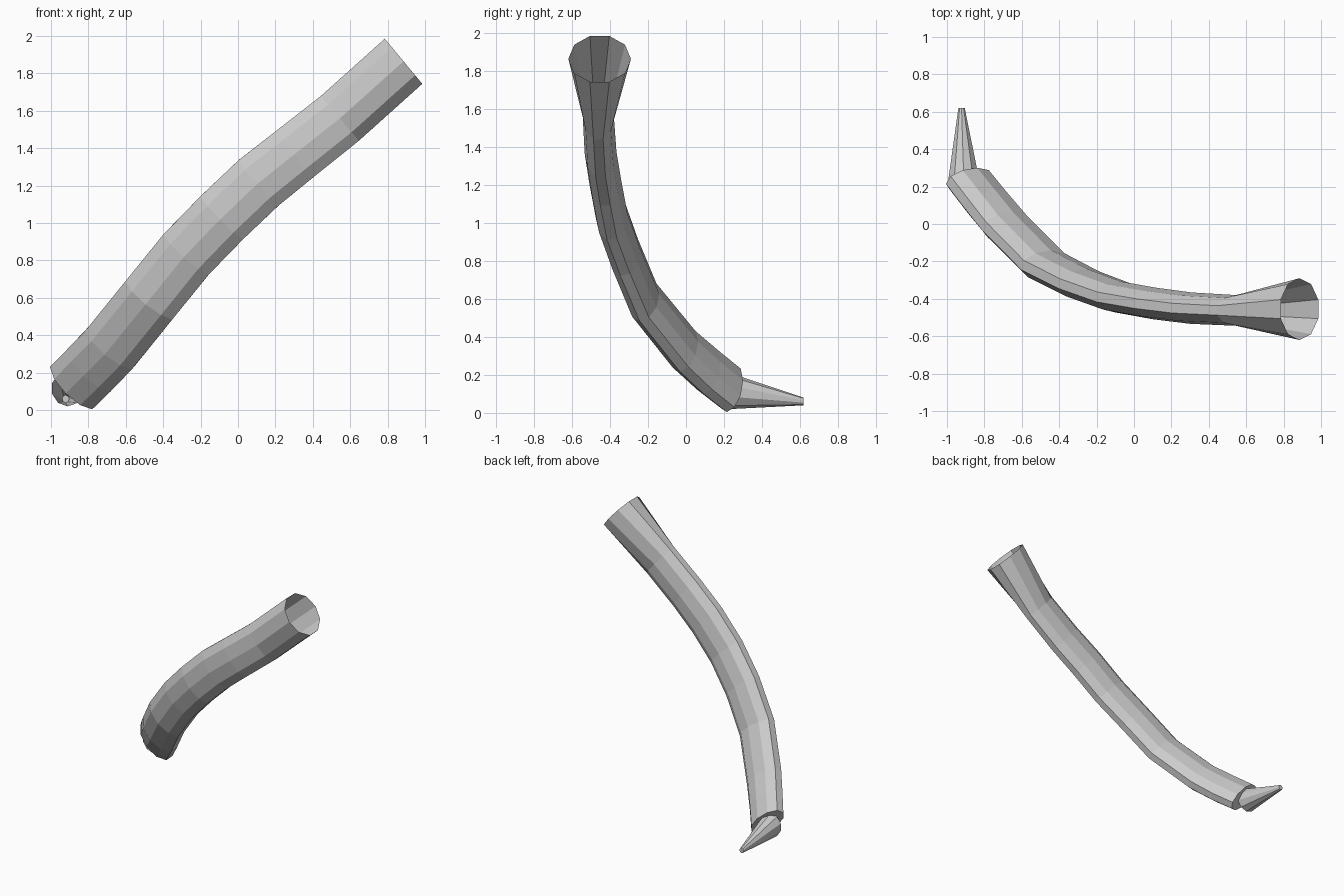
import bpy, bmesh, math
from mathutils import Vector

if "Cube" in bpy.data.objects:
    bpy.data.objects.remove(bpy.data.objects["Cube"])

SIDES = 10

def ring(bm, c, wide, narrow, rw, rn):
    """Elliptical ring of vertices around centre c."""
    return [bm.verts.new(c + wide * (rw * math.sin(a)) + narrow * (rn * math.cos(a)))
            for a in (2 * math.pi * i / SIDES for i in range(SIDES))]

def bridge(bm, r1, r2):
    for i in range(SIDES):
        j = (i + 1) % SIDES
        bm.faces.new((r1[i], r1[j], r2[j], r2[i]))

def finish(bm, name):
    bmesh.ops.recalc_face_normals(bm, faces=bm.faces)
    me = bpy.data.meshes.new(name)
    bm.to_mesh(me)
    bm.free()
    ob = bpy.data.objects.new(name, me)
    bpy.context.collection.objects.link(ob)
    return ob

# Curved flattened tube: centre, wide radius, narrow radius
path = [
    ((0.885, -0.455, 1.865), .165, .165),
    ((0.545, -0.462, 1.56), .165, .082),
    ((0.305, -0.45, 1.37), .167, .084),
    ((0.11, -0.425, 1.215), .17, .085),
    ((-0.085, -0.39, 1.03), .17, .085),
    ((-0.275, -0.32, 0.835), .17, .086),
    ((-0.47, -0.22, 0.595), .17, .088),
    ((-0.68, -0.01, 0.335), .17, .09),
    ((-0.785, 0.115, 0.225), .17, .09),
    ((-0.88, 0.235, 0.13), .168, .088),
]
pts = [Vector(p[0]) for p in path]
bm = bmesh.new()
rings = []
for i, (c, rw, rn) in enumerate(path):
    t = (pts[min(i + 1, len(pts) - 1)] - pts[max(i - 1, 0)]).normalized()
    if i == 0:
        t = Vector((-0.77, 0, -0.64))
    wide = Vector((-t.z, 0, t.x)).normalized()
    narrow = wide.cross(t).normalized()
    rings.append(ring(bm, pts[i], wide, narrow, rw, rn))
for a, b in zip(rings, rings[1:]):
    bridge(bm, a, b)
# closed lower end
bm.faces.new(rings[-1])
finish(bm, "curved_tube")

# Tapered spike at the lower end
bm = bmesh.new()
base, tip = Vector((-0.91, 0.23, 0.115)), Vector((-0.922, 0.62, 0.06))
X, Z = Vector((1, 0, 0)), Vector((0, 0, 1))
r1 = ring(bm, base, X, Z, .088, .095)
r2 = ring(bm, tip, X, Z, .018, .02)
bridge(bm, r1, r2)
bm.faces.new(r2)
finish(bm, "end_spike")
